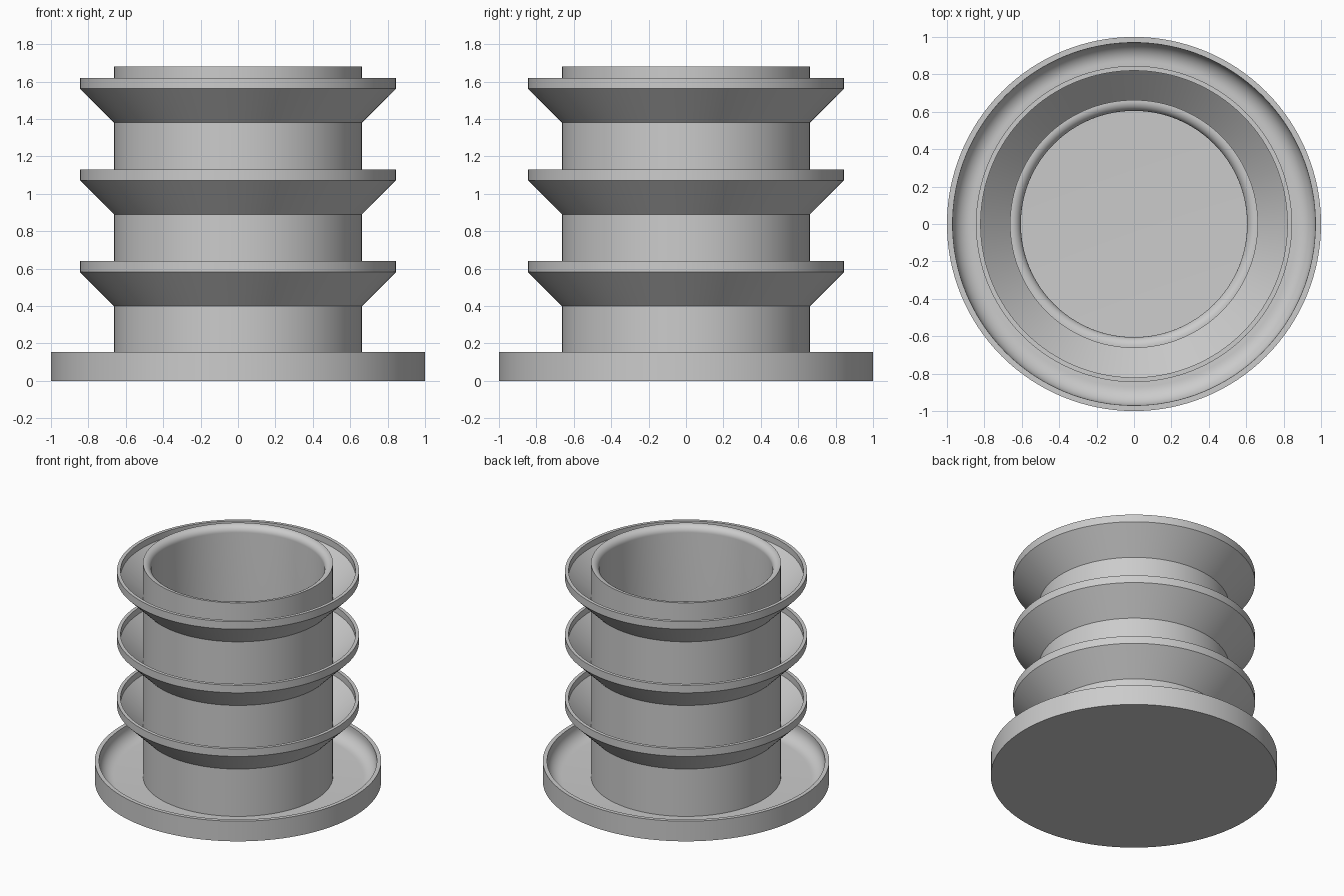
import bpy
import bmesh
from math import radians, pi, sin, cos

cube = bpy.data.objects.get("Cube")
if cube:
    bpy.data.objects.remove(cube, do_unlink=True)

SEGMENTS = 128
FLOOR = 0.035

# One matt grey for the whole model
grey = bpy.data.materials.new("plain_grey")
grey.use_nodes = True
colour = (0.6, 0.6, 0.6, 1)
grey.diffuse_color = colour
grey.node_tree.nodes["Principled BSDF"].inputs["Base Color"].default_value = colour


def arc(r, z, radius, start, end, steps=10):
    """Points of a fillet in the profile plane, angles in degrees."""
    angles = [radians(start + (end - start) * i / steps) for i in range(steps + 1)]
    return [(r + radius * cos(a), z + radius * sin(a)) for a in angles]


def lathe(name, profile, height=0):
    """Spin an (r, z) profile around the vertical axis."""
    bm = bmesh.new()
    verts = [bm.verts.new((r, 0, z)) for r, z in profile]
    edges = [bm.edges.new(pair) for pair in zip(verts, verts[1:])]
    bmesh.ops.spin(bm, geom=verts + edges, axis=(0, 0, 1), cent=(0, 0, 0),
                   angle=2 * pi, steps=SEGMENTS, use_merge=True)
    bmesh.ops.remove_doubles(bm, verts=bm.verts, dist=1e-5)
    bmesh.ops.recalc_face_normals(bm, faces=bm.faces)
    mesh = bpy.data.meshes.new(name)
    bm.to_mesh(mesh)
    bm.free()
    mesh.materials.append(grey)
    obj = bpy.data.objects.new(name, mesh)
    obj.location.z = height
    bpy.context.collection.objects.link(obj)
    bpy.ops.object.select_all(action="DESELECT")
    obj.select_set(True)
    bpy.context.view_layer.objects.active = obj
    bpy.ops.object.shade_smooth_by_angle(angle=radians(30))
    return obj


# Saucer with a filleted inner corner; its floor also closes the pot
lathe("saucer", [(0, 0), (1, 0), (1, 0.155), (0.97, 0.155)]
      + arc(0.87, FLOOR + 0.1, 0.1, 0, -90) + [(0, FLOOR)])

# Pot wall with a rounded inner lip
lathe("pot_wall", [(0.605, FLOOR)] + arc(0.655, 1.63, 0.05, 180, 90)
      + [(0.663, 1.68), (0.663, FLOOR), (0.605, FLOOR)])

# Three flared collars, each an open gutter around the wall
collar = [(0.66, -0.003), (0.845, 0.182), (0.845, 0.24), (0.82, 0.24),
          (0.82, 0.192), (0.66, 0.032), (0.66, -0.003)]
for i, level in enumerate(("lower", "middle", "upper")):
    lathe(level + "_collar", collar, 0.4 + 0.49 * i)
